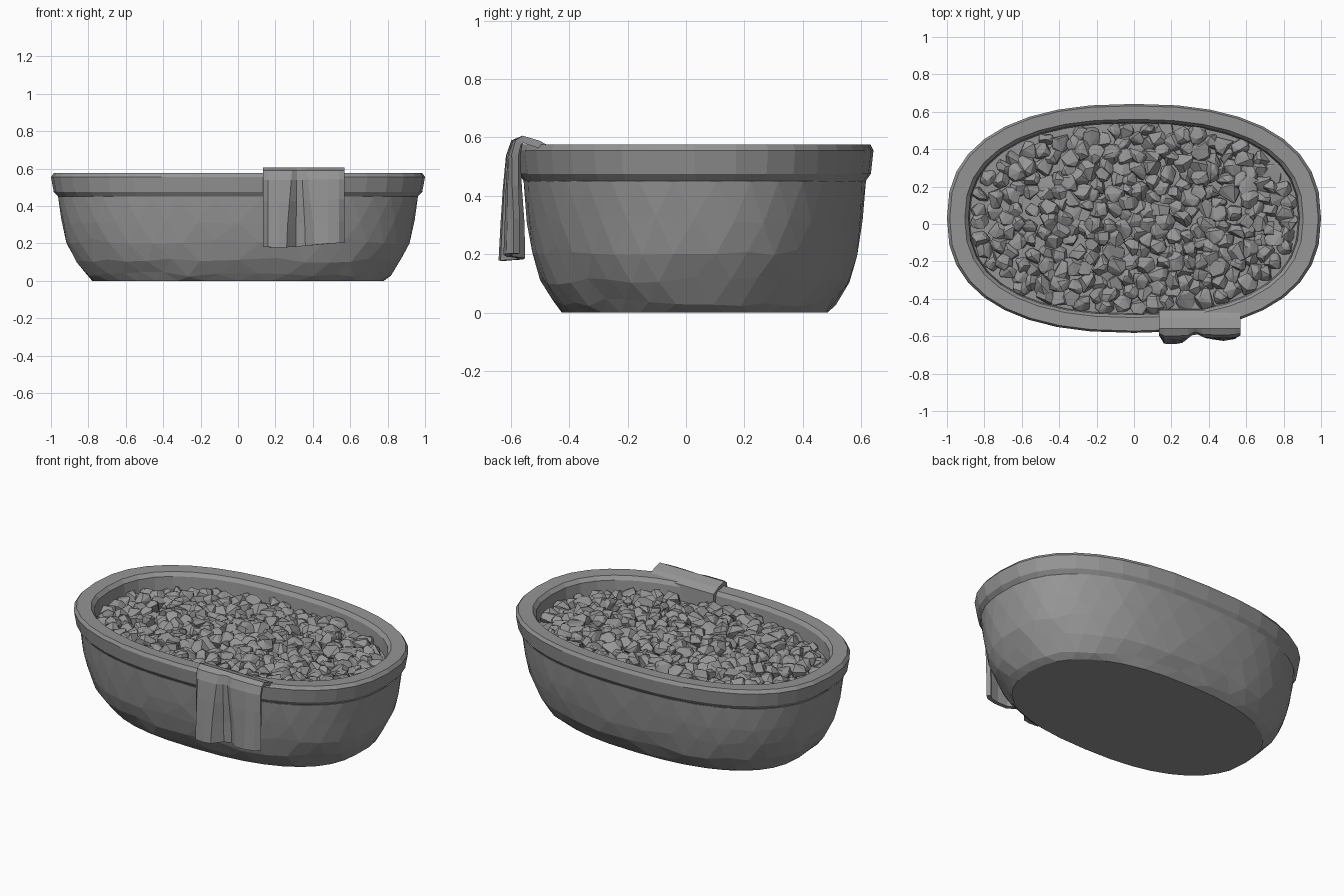
import bpy, bmesh, math, random
from mathutils import Vector

random.seed(4)
if "Cube" in bpy.data.objects:
    bpy.data.objects.remove(bpy.data.objects["Cube"])

grey = bpy.data.materials.new("stone grey")
grey.use_nodes = True
grey.diffuse_color = (0.3, 0.3, 0.3, 1)
grey.node_tree.nodes["Principled BSDF"].inputs["Base Color"].default_value = (0.3, 0.3, 0.3, 1)

CENTRE_Y = 0.03
POWER = 2.4


def make_object(name, bm):
    bmesh.ops.recalc_face_normals(bm, faces=bm.faces)
    mesh = bpy.data.meshes.new(name)
    bm.to_mesh(mesh)
    bm.free()
    mesh.materials.append(grey)
    obj = bpy.data.objects.new(name, mesh)
    bpy.context.scene.collection.objects.link(obj)
    return obj


def oval(angle, rx, ry):
    c, s = math.cos(angle), math.sin(angle)
    return (math.copysign(abs(c) ** (2 / POWER), c) * rx,
            math.copysign(abs(s) ** (2 / POWER), s) * ry + CENTRE_Y)


def oval_shell(name, profile, sides, jitter=0.0):
    """Stack oval rings of (x radius, y radius, height) and close both ends."""
    bm = bmesh.new()
    rings = []
    for i, (rx, ry, z) in enumerate(profile):
        ring = []
        for k in range(sides):
            a = 2 * math.pi * (k + 0.5 * (i % 2)) / sides
            x, y = oval(a, rx, ry)
            dz = random.uniform(-jitter, jitter) if 0 < i < len(profile) - 1 else 0
            ring.append(bm.verts.new((x, y, z + dz)))
        rings.append(ring)
    for i in range(len(rings) - 1):
        low, high = rings[i], rings[i + 1]
        for k in range(sides):
            n = (k + 1) % sides
            if i % 2 == 0:
                bm.faces.new((low[k], low[n], high[k]))
                bm.faces.new((low[n], high[n], high[k]))
            else:
                bm.faces.new((low[k], low[n], high[n]))
                bm.faces.new((low[k], high[n], high[k]))
    bm.faces.new(rings[0])
    bm.faces.new(rings[-1])
    return make_object(name, bm)


# Rounded basin with a flat base
oval_shell("basin", [
    (0.78, 0.455, 0), (0.82, 0.485, 0.035), (0.875, 0.53, 0.11),
    (0.92, 0.558, 0.21), (0.945, 0.575, 0.32), (0.965, 0.588, 0.45)], 36, 0.015)

# Thick rim: a closed loop of cross-section points swept round the oval
rim_section = [(0.96, 0.585, 0.45), (0.985, 0.603, 0.475), (1.0, 0.612, 0.555),
               (0.985, 0.602, 0.575), (0.905, 0.53, 0.572), (0.885, 0.515, 0.55),
               (0.875, 0.505, 0.42)]
bm = bmesh.new()
SIDES = 36
loops = [[bm.verts.new((*oval(2 * math.pi * k / SIDES, rx, ry), z)) for rx, ry, z in rim_section]
         for k in range(SIDES)]
for k in range(SIDES):
    a, b = loops[k], loops[(k + 1) % SIDES]
    for i in range(len(rim_section)):
        j = (i + 1) % len(rim_section)
        bm.faces.new((a[i], b[i], b[j], a[j]))
make_object("rim", bm)

# Bed beneath the pebbles
oval_shell("pebble_bed", [(0.88, 0.51, 0.42), (0.88, 0.51, 0.47)], 36)

# Pebbles: faceted hulls scattered without crowding
spots = []
for _ in range(9000):
    x, y = random.uniform(-0.85, 0.85), random.uniform(-0.48, 0.48)
    if abs(x / 0.84) ** POWER + abs(y / 0.475) ** POWER > 1:
        continue
    if all((x - p) ** 2 + (y - q) ** 2 > 0.058 ** 2 for p, q in spots):
        spots.append((x, y))

bm = bmesh.new()
for x, y in spots:
    size = random.uniform(0.045, 0.066)
    edge = abs(x / 0.84) ** 2 + abs(y / 0.475) ** 2
    centre = Vector((x, y + CENTRE_Y, 0.492 - 0.012 * edge + random.uniform(-0.012, 0.012)))
    points = []
    for _ in range(18):
        d = Vector([random.gauss(0, 1) for _ in range(3)]).normalized()
        d.z *= 0.85
        points.append(bm.verts.new(centre + d * size))
    hull = bmesh.ops.convex_hull(bm, input=points)
    loose = {v for v in hull["geom_interior"] + hull["geom_unused"]
             if isinstance(v, bmesh.types.BMVert)}
    bmesh.ops.delete(bm, geom=list(loose), context="VERTS")
make_object("pebbles", bm)

# Folded towel draped over the front rim
drape = [(-0.455, 0.47), (-0.46, 0.565), (-0.5, 0.588), (-0.56, 0.606), (-0.595, 0.59),
         (-0.612, 0.54), (-0.62, 0.43), (-0.625, 0.31), (-0.63, 0.19)]
# Across the cloth: (x, outward push of the fold)
folds = [(0.135, 0.035), (0.16, -0.01), (0.22, -0.012), (0.27, -0.005), (0.32, 0.05),
         (0.37, 0.055), (0.42, 0.015), (0.48, 0.005), (0.54, 0.015), (0.57, 0.04)]
bm = bmesh.new()
rows = []
for y, z in drape:
    hang = max(0, min(1, (0.6 - z) / 0.35)) if y < -0.57 else 0
    row = []
    for x, push in folds:
        # The crease is narrow at the top and spreads toward the hem
        if 0.25 < x < 0.45:
            x = 0.32 + (x - 0.33) * (0.5 + 0.5 * hang)
        hem = -0.012 * math.cos((x - 0.22) * 9) * hang
        row.append(bm.verts.new((x, y + push * (0.25 + 0.75 * hang) * (hang > 0), z + hem)))
    rows.append(row)
for a, b in zip(rows, rows[1:]):
    for k in range(len(folds) - 1):
        bm.faces.new((a[k], a[k + 1], b[k + 1], b[k]))
towel = make_object("towel", bm)
towel.data.update()
if towel.data.polygons[len(towel.data.polygons) - 1].normal.y > 0:
    towel.data.flip_normals()
thick = towel.modifiers.new("thickness", "SOLIDIFY")
thick.thickness = 0.025
thick.offset = -1
